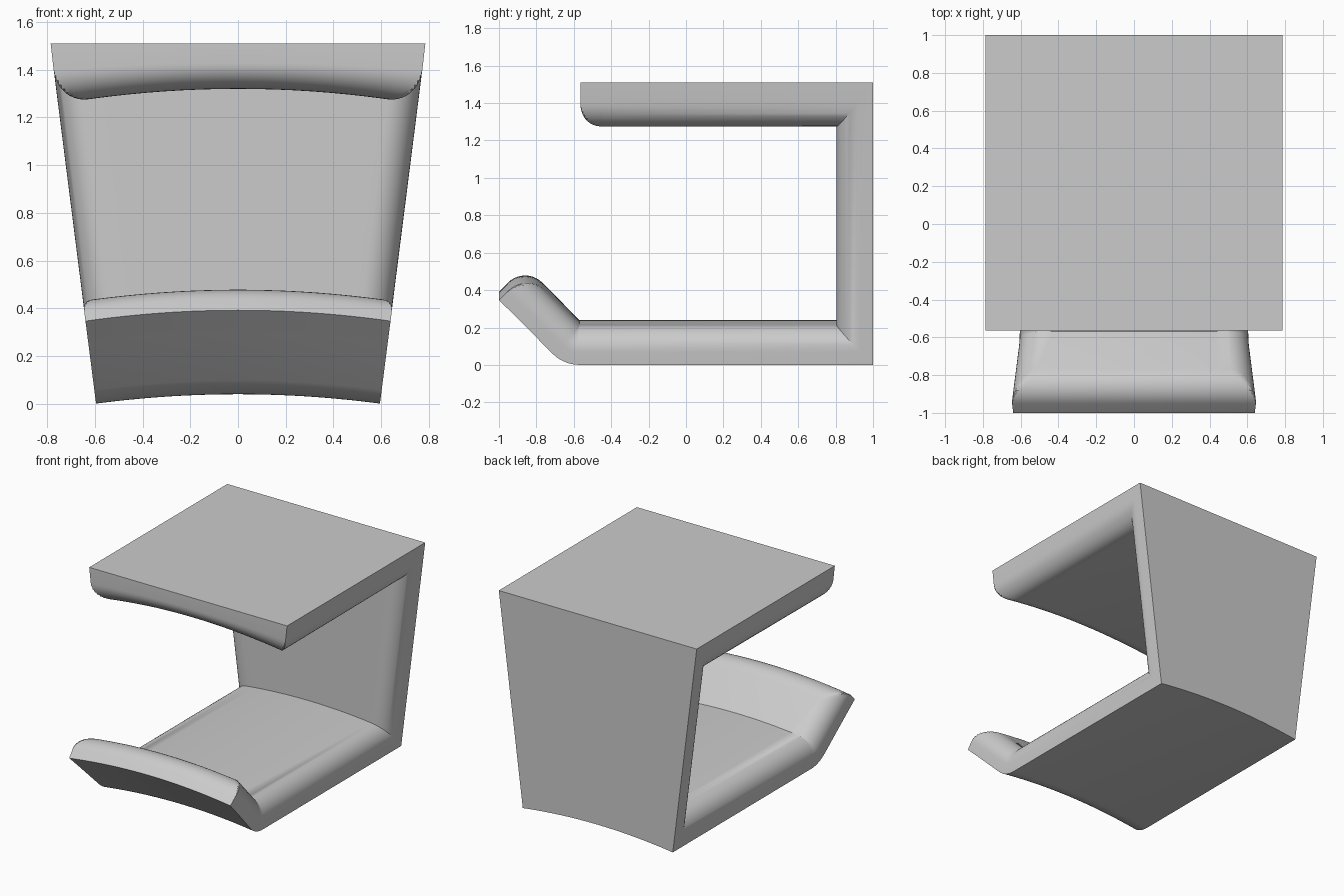
import bpy, bmesh
from math import sin, cos, pi, sqrt
from mathutils import Vector

cube = bpy.data.objects.get("Cube")
if cube:
    bpy.data.objects.remove(cube)

R = 0.13      # fillet radius on the inner edges
STEPS = 10    # segments per fillet
MIDDLE = 16   # segments across the middle


def half_width(z):
    return 0.595 + 0.126 * z


def arch(x):
    return 0.04 * (1 - (x / 0.6) ** 2)


def drop(t):
    """Depth lost to the fillet at distance t from an edge."""
    return 0 if t >= R else R - sqrt(max(0, R * R - (R - t) ** 2))


fillet = [R * (1 - cos(pi / 2 * i / STEPS)) for i in range(STEPS + 1)]

# Stations along the bracket: outer point, inner point, distance to free end, outer arch
stations = []


def add(outer, inner, end=1.0, arched=1.0):
    stations.append((Vector(outer), Vector(inner), end, arched))


# Angled lip, starting at its rounded tip
for t in fillet:
    step = Vector((t, -t)) * sqrt(0.5)
    add(Vector((-1, 0.352)) + step, Vector((-0.86, 0.492)) + step, t)
# Round bend between lip and floor
for i in range(9):
    a = pi / 4 * (1 - i / 8)
    add((-0.57 - 0.2 * sin(a), 0.2 - 0.2 * cos(a)), (-0.57, 0.2))
# Mitred corners of the back wall
add((1, 0), (0.805, 0.2))
add((1, 1.51), (0.805, 1.28), arched=0)
# Top plate, ending at its rounded front edge
for t in reversed(fillet):
    add((-0.565 + t, 1.51), (-0.565 + t, 1.28), t, 0)


def columns(z):
    """Pairs of x position and distance from the nearer side."""
    w = half_width(z)
    left = [(e - w, e) for e in fillet]
    mid = [((w - R) * (2 * i / MIDDLE - 1), R) for i in range(1, MIDDLE)]
    return left + mid + [(-x, e) for x, e in reversed(left)]


bm = bmesh.new()
rows = []
for outer, inner, end, arched in stations:
    depth = (inner - outer).length
    thick = depth if depth < 0.25 else 0.2
    count = len(columns(0))
    inside, outside = [], []
    for c in range(count):
        e = columns(0)[c][1]
        f = 1 - max(drop(e), drop(end)) / thick
        p = outer.lerp(inner, f)
        x = columns(p.y)[c][0]
        lift = arch(x) * (arched + (1 - arched) * f)
        inside.append(bm.verts.new((x, p.x, p.y + lift)))
        x = columns(outer.y)[c][0]
        outside.append(bm.verts.new((x, outer.x, outer.y + arch(x) * arched)))
    rows.append(inside + outside[::-1])

# Skin the sides, then close both free ends
for a, b in zip(rows, rows[1:]):
    n = len(a)
    for i in range(n):
        j = (i + 1) % n
        bm.faces.new((a[i], a[j], b[j], b[i]))
for ring in (rows[0], rows[-1]):
    n = len(ring)
    for i in range(n // 2 - 1):
        bm.faces.new((ring[i], ring[i + 1], ring[n - 2 - i], ring[n - 1 - i]))
bmesh.ops.remove_doubles(bm, verts=bm.verts, dist=0.0003)
bmesh.ops.recalc_face_normals(bm, faces=bm.faces)

mesh = bpy.data.meshes.new("clip_bracket")
bm.to_mesh(mesh)
bm.free()
bracket = bpy.data.objects.new("clip_bracket", mesh)
bpy.context.collection.objects.link(bracket)

# Plain grey finish
grey = bpy.data.materials.new("plain_grey")
grey.use_nodes = True
color = (0.6, 0.6, 0.6, 1)
grey.diffuse_color = color
grey.node_tree.nodes["Principled BSDF"].inputs["Base Color"].default_value = color
mesh.materials.append(grey)

bpy.ops.object.select_all(action="DESELECT")
bracket.select_set(True)
bpy.context.view_layer.objects.active = bracket
bpy.ops.object.shade_smooth_by_angle(angle=pi / 6)
